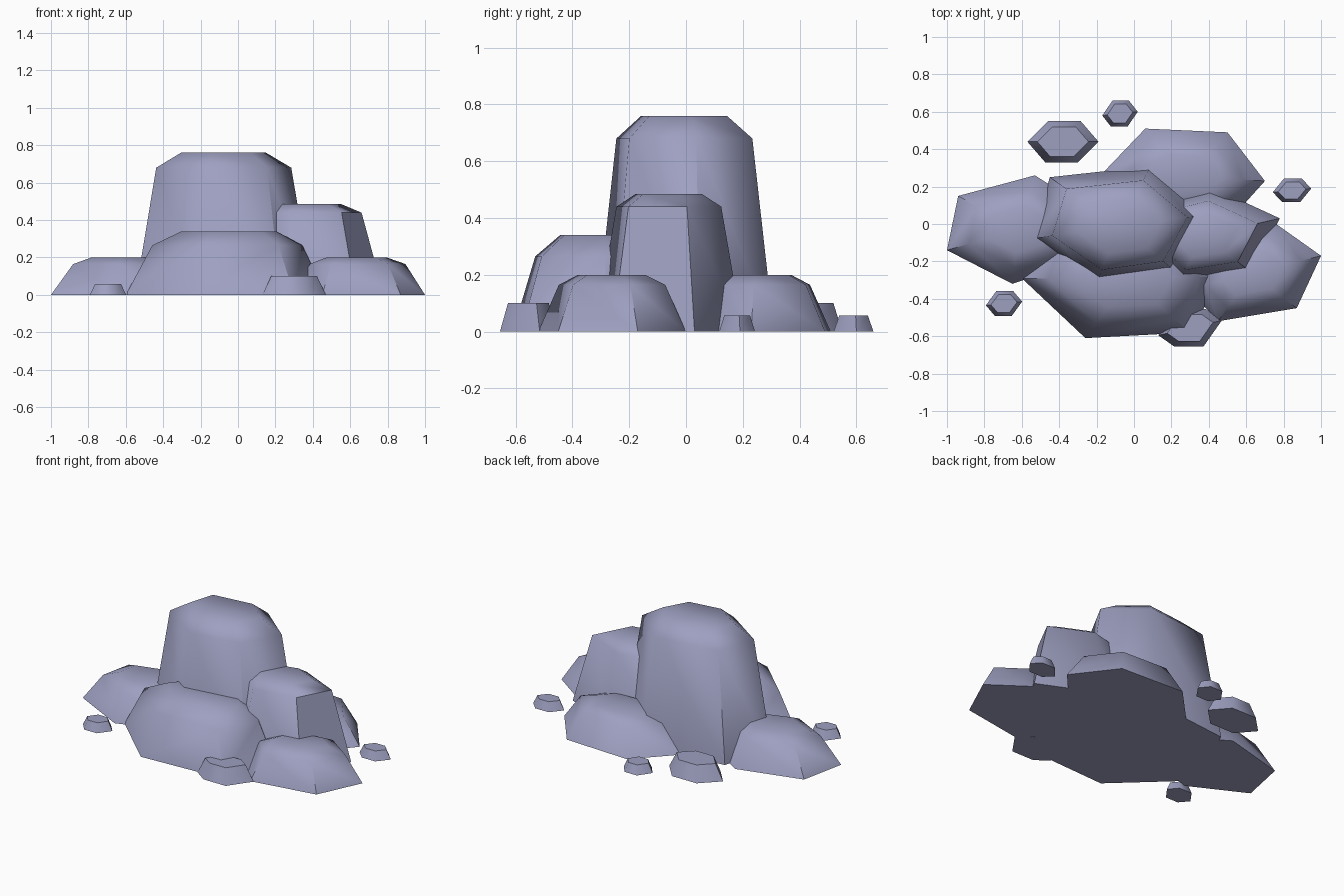
import bpy, bmesh, math

if "Cube" in bpy.data.objects:
    bpy.data.objects.remove(bpy.data.objects["Cube"])

stone = bpy.data.materials.new("grey_blue_stone")
stone.diffuse_color = (0.34, 0.35, 0.53, 1)
stone.use_nodes = True
stone.node_tree.nodes["Principled BSDF"].inputs["Base Color"].default_value = stone.diffuse_color


def rock(name, base, rings, angle):
    """Loft a footprint upward; rings are (height, scale about the footprint centre)."""
    cx = sum(p[0] for p in base) / len(base)
    cy = sum(p[1] for p in base) / len(base)
    bm = bmesh.new()
    loops = [[bm.verts.new((cx + (x - cx) * s, cy + (y - cy) * s, z)) for x, y in base]
             for z, s in [(0, 1)] + rings]
    n = len(base)
    for lo, hi in zip(loops, loops[1:]):
        for i in range(n):
            j = (i + 1) % n
            bm.faces.new((lo[i], lo[j], hi[j], hi[i]))
    bm.faces.new(loops[0])
    bm.faces.new(loops[-1])
    bmesh.ops.recalc_face_normals(bm, faces=bm.faces)
    me = bpy.data.meshes.new(name)
    bm.to_mesh(me)
    bm.free()
    me.materials.append(stone)
    ob = bpy.data.objects.new(name, me)
    bpy.context.collection.objects.link(ob)
    bpy.ops.object.select_all(action='DESELECT')
    ob.select_set(True)
    bpy.context.view_layer.objects.active = ob
    bpy.ops.object.shade_smooth_by_angle(angle=math.radians(angle))


def boulder(name, base, shoulder_z, top_z, s):
    rock(name, base, [(shoulder_z, s), (top_z, s * 0.63)], 48)


# large boulders
boulder("tall_boulder", [(-.55, -.08), (-.45, .25), (.09, .31), (.40, .05), (.23, -.26), (-.20, -.32)],
        .68, .76, .76)
boulder("middle_boulder", [(.05, -.14), (.10, .12), (.41, .20), (.78, .03), (.63, -.26), (.24, -.32)],
        .44, .485, .71)
boulder("front_boulder", [(-.60, -.29), (-.26, -.61), (.30, -.58), (.47, -.28), (.25, 0), (-.36, 0)],
        .265, .34, .75)

# low boulders
boulder("left_boulder", [(-1, -.14), (-.94, .15), (-.53, .26), (-.26, .09), (-.32, -.21), (-.65, -.32)],
        .165, .20, .69)
boulder("right_boulder", [(1, -.17), (.87, -.45), (.45, -.52), (.29, -.35), (.38, -.08), (.76, 0)],
        .165, .20, .72)
boulder("back_boulder", [(-.16, .28), (.06, .51), (.50, .49), (.70, .23), (.52, .03), (.06, 0)],
        .165, .20, .71)

# pebbles: centre, half sizes, height, lean of the hexagon
pebbles = [(-.38, .44, .19, .11, .10, 0), (-.075, .59, .095, .07, .057, .01),
           (.845, .18, .103, .063, .057, .01), (-.695, -.425, .097, .067, .057, .01),
           (.30, -.555, .17, .10, .10, .04)]
for k, (x, y, a, b, h, t) in enumerate(pebbles):
    hexagon = [(-a, -t), (-.5 * a, -b), (.42 * a, -b), (a, t), (.5 * a, b), (-.42 * a, b)]
    rock(f"pebble_{k + 1}", [(x + u, y + v) for u, v in hexagon], [(h, .72)], 65)
